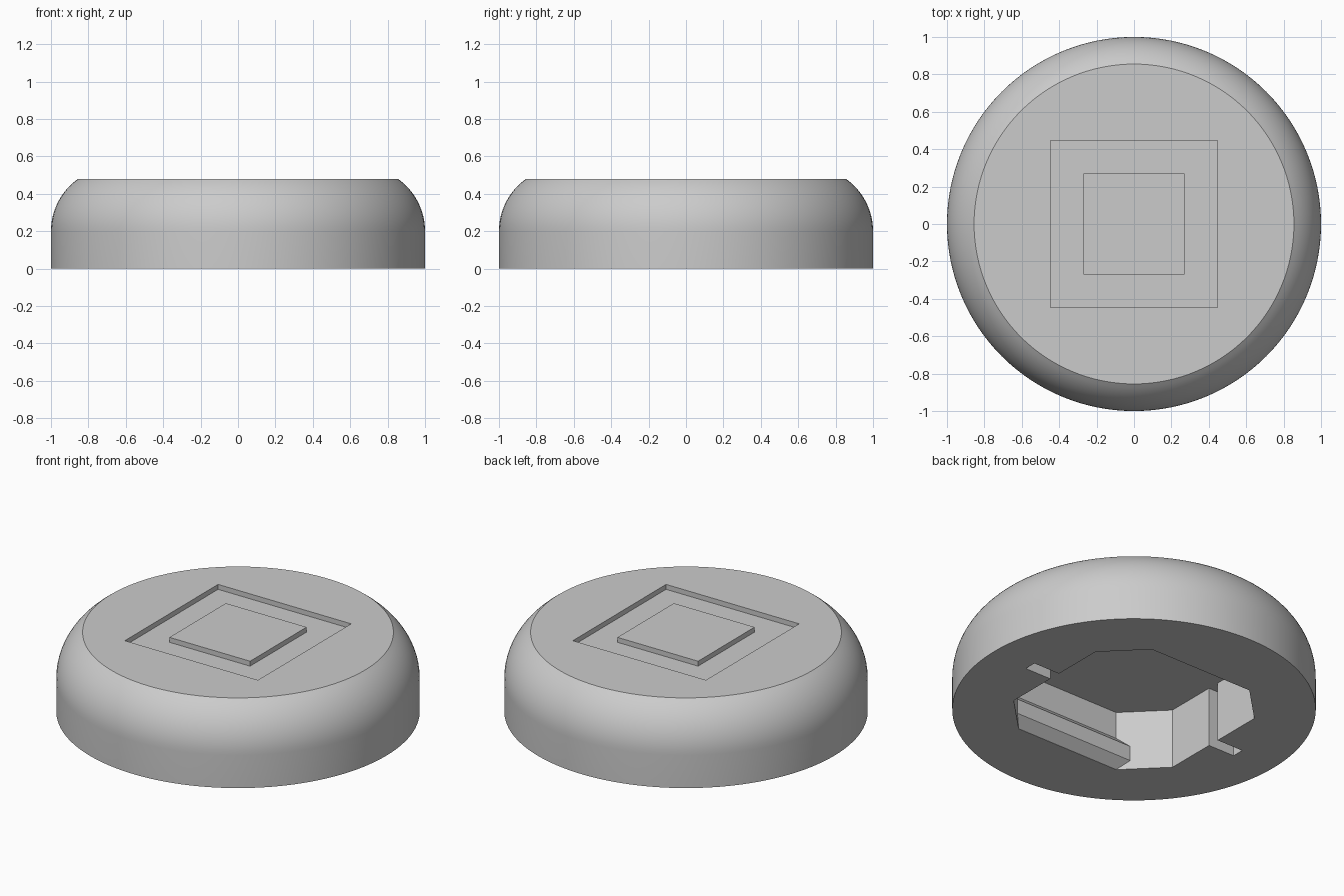
import bpy, bmesh, math
from mathutils import Matrix, Vector

if "Cube" in bpy.data.objects:
    bpy.data.objects.remove(bpy.data.objects["Cube"])

grey = bpy.data.materials.new("plain grey")
grey.use_nodes = True
COLOUR = (0.6, 0.6, 0.6, 1)
grey.diffuse_color = COLOUR
grey.node_tree.nodes["Principled BSDF"].inputs["Base Color"].default_value = COLOUR

TOP = 0.48            # height of the flat top
RECESS = 0.03         # depth of the square groove
CAVITY = 0.363        # depth of the underside socket
HALF, FLAT = 0.57, 0.35   # socket half width, half length of its long walls


def finish(name, bm):
    bmesh.ops.recalc_face_normals(bm, faces=bm.faces)
    mesh = bpy.data.meshes.new(name)
    bm.to_mesh(mesh)
    bm.free()
    mesh.materials.append(grey)
    ob = bpy.data.objects.new(name, mesh)
    bpy.context.collection.objects.link(ob)
    return ob


def prism(name, outline, depth):
    """Extrude a closed 3D outline along a vector."""
    bm = bmesh.new()
    face = bm.faces.new([bm.verts.new(p) for p in outline])
    ext = bmesh.ops.extrude_face_region(bm, geom=[face])["geom"]
    bmesh.ops.translate(bm, vec=Vector(depth),
                        verts=[v for v in ext if isinstance(v, bmesh.types.BMVert)])
    return finish(name, bm)


def box(name, hx, hy, z0, z1):
    outline = [(-hx, -hy, z0), (hx, -hy, z0), (hx, hy, z0), (-hx, hy, z0)]
    return prism(name, outline, (0, 0, z1 - z0))


def cut(target, cutter):
    cutter.hide_render = True
    mod = target.modifiers.new("cut", 'BOOLEAN')
    mod.operation = 'DIFFERENCE'
    mod.solver = 'EXACT'
    mod.object = cutter
    bpy.context.view_layer.objects.active = target
    bpy.ops.object.modifier_apply(modifier=mod.name)
    bpy.data.objects.remove(cutter)


# Round body: straight wall, rounded shoulder, flat top
radius, spring = 0.343, 0.2
sweep = math.asin((TOP - spring) / radius)
profile = [(1, 0)]
for i in range(13):
    a = sweep * i / 12
    profile.append((1 - radius + radius * math.cos(a), spring + radius * math.sin(a)))
bm = bmesh.new()
SEGMENTS = 128
rings = []
for r, z in profile:
    rings.append([bm.verts.new(Matrix.Rotation(math.tau * k / SEGMENTS, 3, 'Z') @ Vector((r, 0, z)))
                  for k in range(SEGMENTS)])
for low, high in zip(rings, rings[1:]):
    for k in range(SEGMENTS):
        n = (k + 1) % SEGMENTS
        bm.faces.new((low[k], low[n], high[n], high[k]))
bm.faces.new(rings[0])
bm.faces.new(rings[-1])
body = finish("body", bm)

# Square recess in the top
cut(body, box("recess_cutter", 0.447, 0.447, TOP - RECESS, TOP + 0.1))

# Socket underneath: square with clipped corners, plus a slot on each side
corners = []
for k in range(4):
    turn = Matrix.Rotation(k * math.pi / 2, 3, 'Z')
    corners += [turn @ Vector((HALF, -FLAT, -0.1)), turn @ Vector((HALF, FLAT, -0.1))]
cut(body, prism("socket_cutter", corners, (0, 0, CAVITY + 0.1)))
cut(body, box("slot_cutter", 0.746, 0.037, -0.1, CAVITY))

# Shade the shoulder smooth, keep the edges crisp
bpy.ops.object.select_all(action='DESELECT')
body.select_set(True)
bpy.context.view_layer.objects.active = body
bpy.ops.object.shade_smooth_by_angle(angle=math.radians(25))

# Raised square pad inside the recess
box("top_pad", 0.271, 0.271, TOP - RECESS, TOP)

# Snap ribs with sloped faces along the front and back socket walls
for name, s in (("front_rib", -1), ("back_rib", 1)):
    section = [(HALF, 0), (HALF - 0.055, 0.053), (HALF - 0.055, 0.143),
               (HALF, 0.198), (HALF + 0.02, 0.198), (HALF + 0.02, 0)]
    prism(name, [(-0.42, s * y, z + 0.001) for y, z in section], (0.84, 0, 0))
